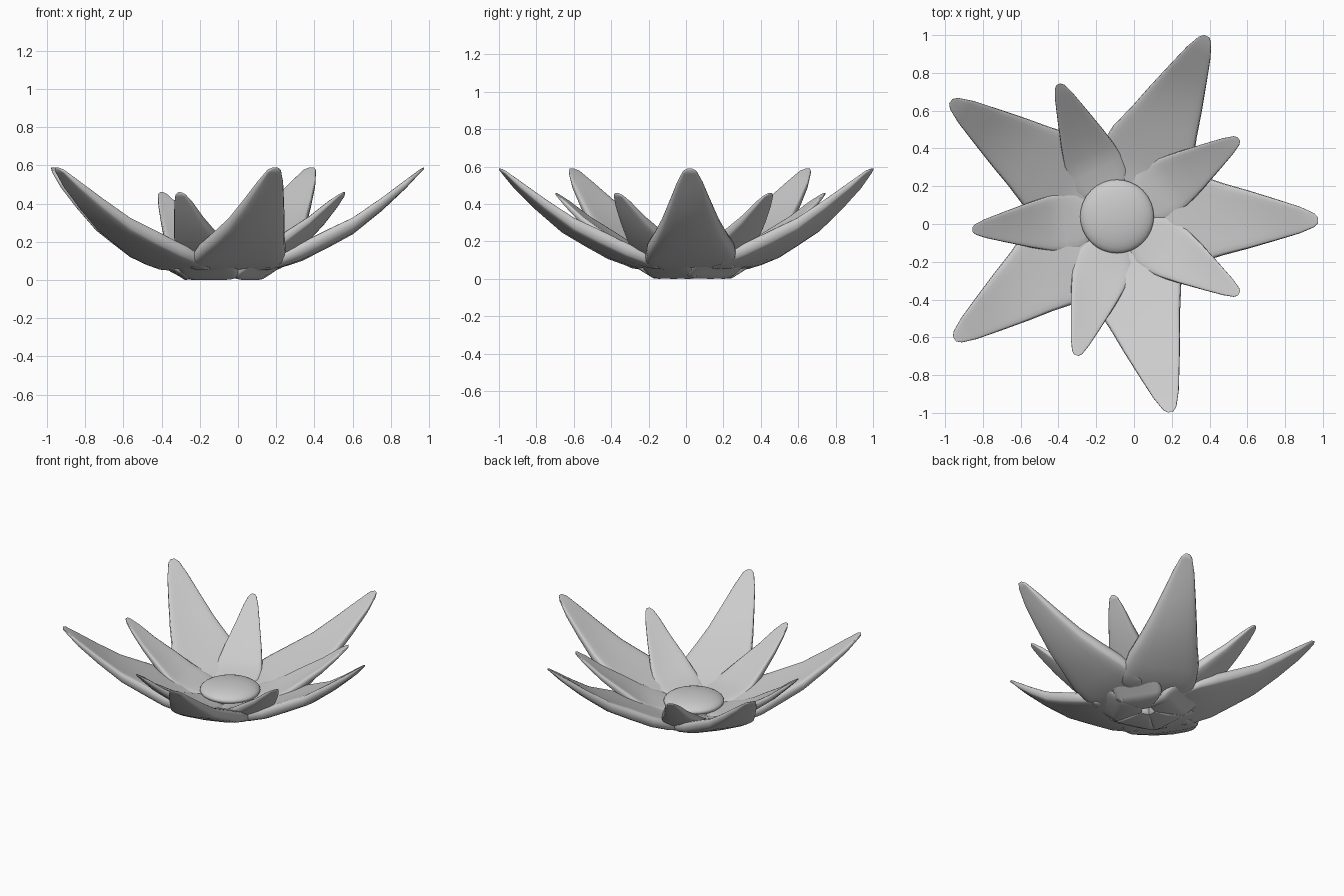
import bpy
import bmesh
from math import sin, cos, pi, atan2, hypot, copysign

if "Cube" in bpy.data.objects:
    bpy.data.objects.remove(bpy.data.objects["Cube"], do_unlink=True)

CENTER = (-0.09, 0.03)
RING = 20

grey = bpy.data.materials.new("soft_grey")
grey.use_nodes = True
grey.diffuse_color = (0.6, 0.6, 0.6, 1)
grey.node_tree.nodes["Principled BSDF"].inputs["Base Color"].default_value = (0.6, 0.6, 0.6, 1)


def smooth(obj, degrees):
    bpy.ops.object.select_all(action="DESELECT")
    obj.select_set(True)
    bpy.context.view_layer.objects.active = obj
    bpy.ops.object.shade_smooth_by_angle(angle=degrees * pi / 180)


def squared(value, power):
    """Push a sine or cosine outwards, for a rounded box section."""
    return copysign(abs(value) ** power, value) if abs(value) > 1e-6 else 0


def make_petal(name, tip, stations):
    """Loft a slab-like petal outwards from the flower centre to its tip."""
    dx, dy = tip[0] - CENTER[0], tip[1] - CENTER[1]
    length, turn = hypot(dx, dy), atan2(dy, dx)
    bm = bmesh.new()
    rings = []
    for reach, under, half_width, lift, thick in stations:
        ring = []
        for i in range(RING):
            a = 2 * pi * i / RING
            u, v = squared(cos(a), 0.45), squared(sin(a), 0.35)
            r, side = reach * length, half_width * u
            z = under + lift * u * u + thick * (1 + v) / 2
            ring.append(bm.verts.new((
                CENTER[0] + r * cos(turn) - side * sin(turn),
                CENTER[1] + r * sin(turn) + side * cos(turn), z)))
        rings.append(ring)
    for a, b in zip(rings, rings[1:]):
        for i in range(RING):
            j = (i + 1) % RING
            bm.faces.new((a[i], a[j], b[j], b[i]))
    bm.faces.new(rings[0])
    bm.faces.new(rings[-1])
    bmesh.ops.recalc_face_normals(bm, faces=bm.faces[:])
    mesh = bpy.data.meshes.new(name)
    bm.to_mesh(mesh)
    bm.free()
    mesh.materials.append(grey)
    obj = bpy.data.objects.new(name, mesh)
    bpy.context.collection.objects.link(obj)
    smooth(obj, 75)


# Petal stations: reach, underside height, half width, edge lift, thickness
outer_shape = [
    (0.08, 0.04, 0.08, 0.00, 0.05),
    (0.23, 0.05, 0.235, 0.00, 0.07),
    (0.30, 0.065, 0.245, 0.01, 0.085),
    (0.40, 0.10, 0.235, 0.015, 0.09),
    (0.53, 0.17, 0.19, 0.015, 0.09),
    (0.65, 0.24, 0.155, 0.015, 0.08),
    (0.79, 0.36, 0.11, 0.01, 0.065),
    (0.91, 0.48, 0.07, 0.00, 0.045),
    (0.98, 0.56, 0.037, 0.00, 0.02),
    (1.00, 0.58, 0.015, 0.00, 0.01),
]
inner_shape = [
    (0.05, 0.02, 0.04, 0.00, 0.08),
    (0.24, 0.00, 0.15, 0.00, 0.12),
    (0.28, 0.02, 0.16, 0.00, 0.11),
    (0.36, 0.05, 0.16, 0.01, 0.09),
    (0.47, 0.10, 0.145, 0.015, 0.075),
    (0.60, 0.17, 0.12, 0.015, 0.07),
    (0.78, 0.28, 0.08, 0.01, 0.05),
    (0.91, 0.38, 0.05, 0.00, 0.035),
    (0.98, 0.435, 0.028, 0.00, 0.015),
    (1.00, 0.45, 0.012, 0.00, 0.01),
]

# Outer and inner rows of petals, placed by their tips
outer_tips = [(0.975, 0.02), (0.385, 0.995), (-0.97, 0.65), (-0.95, -0.61), (0.195, -0.995)]
inner_tips = [(0.555, 0.45), (-0.40, 0.74), (-0.855, -0.03), (-0.305, -0.695), (0.555, -0.37)]
for n, tip in enumerate(outer_tips):
    make_petal(f"outer_petal_{n + 1}", tip, outer_shape)
for n, tip in enumerate(inner_tips):
    make_petal(f"inner_petal_{n + 1}", tip, inner_shape)

# Flattened round heart of the flower
bpy.ops.mesh.primitive_uv_sphere_add(segments=32, ring_count=16, radius=1, location=(-0.09, 0.04, 0.13))
heart = bpy.context.object
heart.name = "flower_heart"
heart.scale = (0.195, 0.195, 0.055)
heart.data.materials.append(grey)
smooth(heart, 60)
